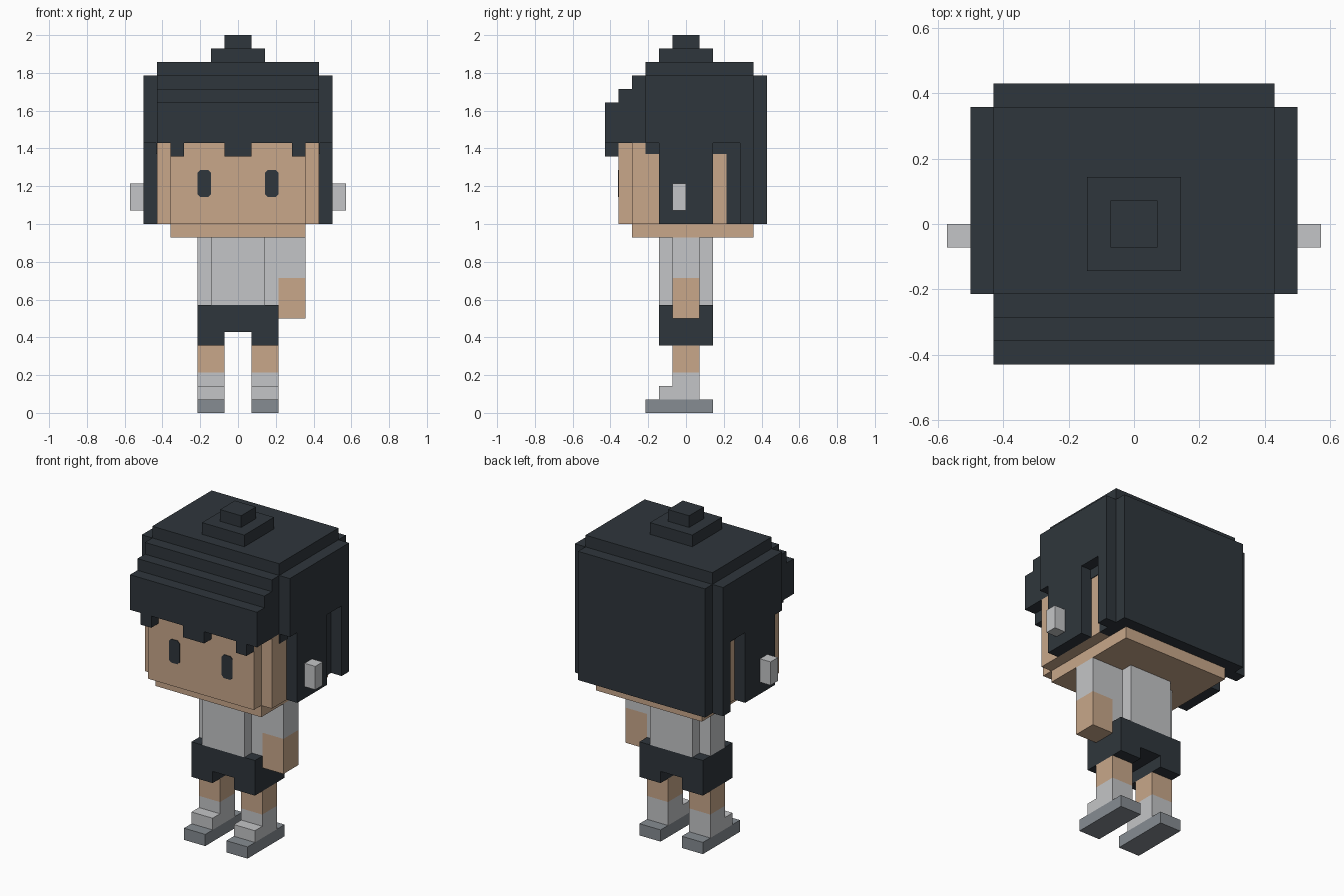
import bpy
import bmesh
from mathutils import Vector

U = 1 / 14  # one block of the character grid

cube = bpy.data.objects.get("Cube")
if cube:
    bpy.data.objects.remove(cube, do_unlink=True)


def linear(c):
    c /= 255
    return c / 12.92 if c <= 0.04045 else ((c + 0.055) / 1.055) ** 2.4


def material(name, *rgb):
    m = bpy.data.materials.new(name)
    m.use_nodes = True
    colour = (*[linear(c) for c in rgb], 1)
    m.diffuse_color = colour
    bsdf = m.node_tree.nodes["Principled BSDF"]
    bsdf.inputs["Base Color"].default_value = colour
    bsdf.inputs["Roughness"].default_value = 0.9
    return m


DARK = material("charcoal", 47, 54, 60)
SKIN = material("skin", 200, 167, 138)
WHITE = material("pale grey", 196, 197, 199)
SOLE = material("sole grey", 134, 140, 146)


def finish(name, bm, mat):
    bmesh.ops.recalc_face_normals(bm, faces=bm.faces)
    mesh = bpy.data.meshes.new(name)
    bm.to_mesh(mesh)
    bm.free()
    mesh.materials.append(mat)
    ob = bpy.data.objects.new(name, mesh)
    bpy.context.collection.objects.link(ob)
    return ob


def blocks(name, mat, *spans, side=1):
    """Each span is (x0, x1, y0, y1, z0, z1) in grid blocks; side mirrors x."""
    bm = bmesh.new()
    for x0, x1, y0, y1, z0, z1 in spans:
        lo, hi = Vector((x0, y0, z0)) * U, Vector((x1, y1, z1)) * U
        for v in bmesh.ops.create_cube(bm, size=1)["verts"]:
            v.co = (lo + hi) / 2 + v.co * (hi - lo)
            v.co.x *= side
    return finish(name, bm, mat)


def eye(name, side):
    # thin plate with clipped corners
    bm = bmesh.new()
    c = 0.2
    outline = [(2 + c, 16), (3 - c, 16), (3, 16 + c), (3, 18 - c),
               (3 - c, 18), (2 + c, 18), (2, 18 - c), (2, 16 + c)]
    face = bm.faces.new([bm.verts.new((side * x * U, -5 * U, z * U)) for x, z in outline])
    ext = bmesh.ops.extrude_face_region(bm, geom=[face])["geom"]
    for v in ext:
        if isinstance(v, bmesh.types.BMVert):
            v.co.y -= 0.004
    finish(name, bm, DARK)


# head
blocks("head", SKIN, (-6, 6, -4, 3, 14, 20))
blocks("face", SKIN, (-5, 5, -5, -4, 14, 20))
blocks("chin", SKIN, (-5, 5, -4, 5, 13, 14))

# hair
blocks("hair_crown", DARK, (-6, 6, -3, 5, 20, 26))
blocks("hair_back", DARK, (-6, 6, 3, 5, 14, 20), (-6, 6, 5, 6, 14, 25))
for i in range(3):
    blocks(f"fringe_step_{i + 1}", DARK, (-6, 6, i - 6, i - 5, 20, 23 + i))
blocks("fringe_tips", DARK, *[(a, b, -6, -5, 19, 20) for a, b in ((-5, -4), (-1, 1), (4, 5))])
blocks("top_knot", DARK, (-2, 2, -2, 2, 26, 27), (-1, 1, -1, 1, 27, 28))

# body
blocks("shirt", WHITE, (-2, 2, -2, 2, 8, 13), (-3, -2, -1, 1, 8, 13), (2, 3, -1, 1, 8, 13))
blocks("sleeve", WHITE, (3, 5, -1, 1, 10, 13))
blocks("hand", SKIN, (3, 5, -1, 1, 7, 10))
blocks("shorts", DARK, (-3, 3, -2, 2, 6, 8), (-3, -1, -2, 2, 5, 6), (1, 3, -2, 2, 5, 6))

# paired parts
for label, s in (("left", 1), ("right", -1)):
    eye(f"{label}_eye", s)
    blocks(f"{label}_hair_panel", DARK, (6, 7, -3, 5, 20, 25), (6, 7, -2, 2, 14, 20),
           (6, 7, 4, 5, 14, 20), side=s)
    blocks(f"{label}_hairline", DARK, (6, 6.06, -3, 3, 19.2, 20), side=s)
    blocks(f"{label}_ear_piece", WHITE, (7, 8, -1, 0, 15, 17), side=s)
    blocks(f"{label}_leg", SKIN, (1, 3, -1, 1, 3, 5), side=s)
    blocks(f"{label}_sock", WHITE, (1, 3, -1, 1, 1, 3), (1, 3, -2, -1, 1, 2), side=s)
    blocks(f"{label}_sole", SOLE, (1, 3, -3, 2, 0, 1), side=s)
